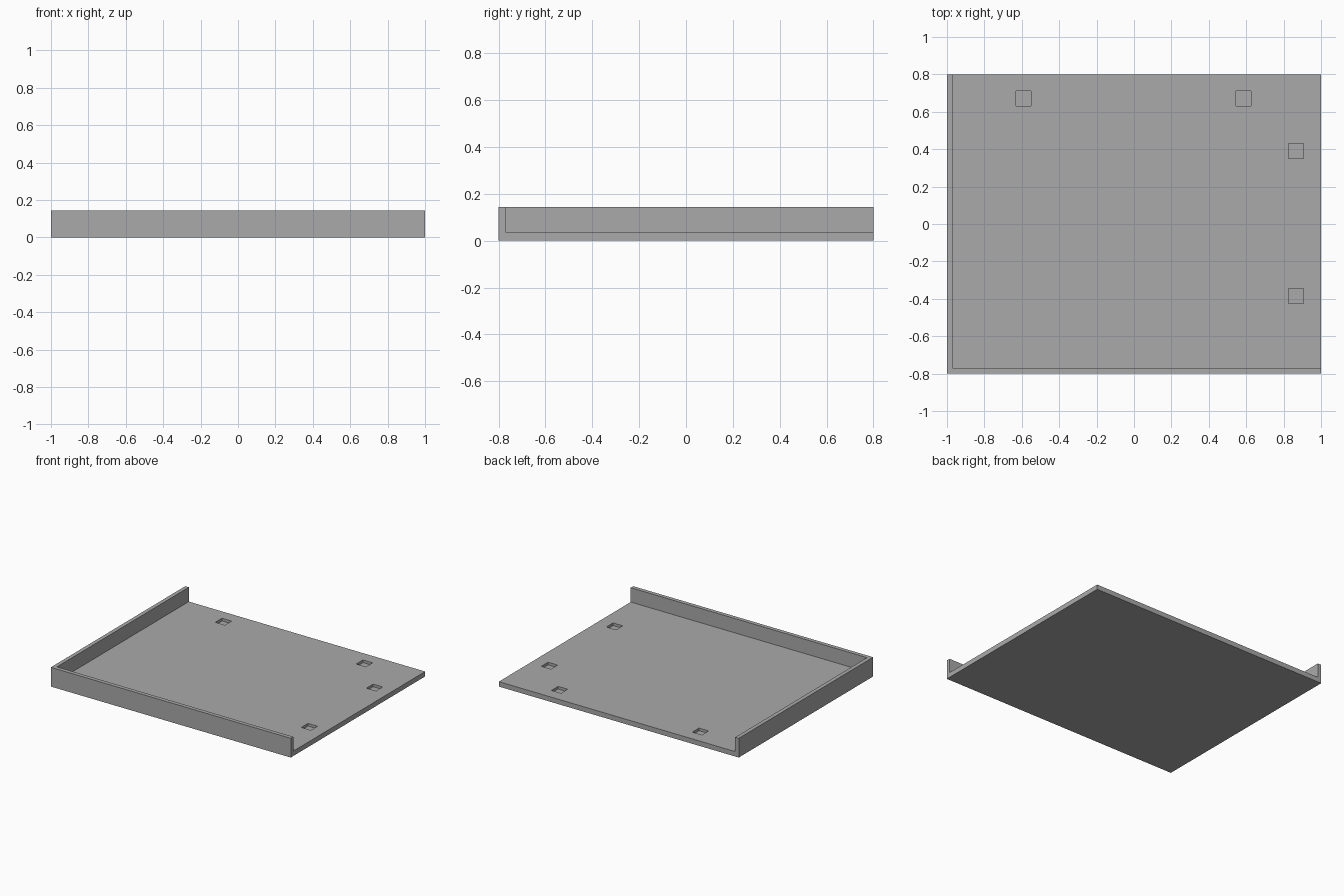
import bpy
import bmesh
from mathutils import Matrix, Vector

cube = bpy.data.objects.get("Cube")
if cube:
    bpy.data.objects.remove(cube, do_unlink=True)

HALF_X, HALF_Y = 1.0, 0.8
HEIGHT, FLOOR, WALL = 0.145, 0.037, 0.03
POCKET, DEPTH = 0.08, 0.02

grey = bpy.data.materials.new("plain grey")
grey.use_nodes = True
colour = (0.4, 0.4, 0.4, 1)
grey.diffuse_color = colour
grey.node_tree.nodes["Principled BSDF"].inputs["Base Color"].default_value = colour


def add_box(bm, low, high):
    low, high = Vector(low), Vector(high)
    matrix = Matrix.Translation((low + high) / 2) @ Matrix.Diagonal((high - low).to_4d())
    matrix[3][3] = 1
    bmesh.ops.create_cube(bm, size=1, matrix=matrix)


def finish(name, bm):
    mesh = bpy.data.meshes.new(name)
    bm.to_mesh(mesh)
    bm.free()
    mesh.materials.append(grey)
    obj = bpy.data.objects.new(name, mesh)
    bpy.context.collection.objects.link(obj)
    return obj


# Tray: an L-shaped rim profile extruded upward from the flat floor
bm = bmesh.new()
outer = [(-HALF_X, -HALF_Y), (HALF_X, -HALF_Y), (HALF_X, HALF_Y), (-HALF_X, HALF_Y)]
inner = [(HALF_X, WALL - HALF_Y), (WALL - HALF_X, WALL - HALF_Y), (WALL - HALF_X, HALF_Y)]


def prism(points, bottom, top):
    face = bm.faces.new([bm.verts.new((x, y, bottom)) for x, y in points])
    lifted = bmesh.ops.extrude_face_region(bm, geom=[face], use_keep_orig=True)["geom"]
    verts = [v for v in lifted if isinstance(v, bmesh.types.BMVert)]
    bmesh.ops.translate(bm, verts=verts, vec=(0, 0, top - bottom))


prism(outer, 0, FLOOR)
bmesh.ops.recalc_face_normals(bm, faces=bm.faces)
tray_floor = finish("tray_floor", bm)

bm = bmesh.new()
prism([outer[3], outer[0], outer[1]] + inner, FLOOR, HEIGHT)
bmesh.ops.recalc_face_normals(bm, faces=bm.faces)
corner_rim = finish("corner_rim", bm)

# Square pockets sunk into the floor beside the two open edges
bm = bmesh.new()
half = POCKET / 2
for x, y in [(-0.59, 0.67), (0.585, 0.67), (0.865, 0.39), (0.865, -0.385)]:
    add_box(bm, (x - half, y - half, FLOOR - DEPTH), (x + half, y + half, FLOOR + DEPTH))
cutter = finish("pocket_cutter", bm)
cutter.hide_render = True
cutter.hide_set(True)

cut = tray_floor.modifiers.new("pockets", 'BOOLEAN')
cut.operation = 'DIFFERENCE'
cut.solver = 'EXACT'
cut.object = cutter
